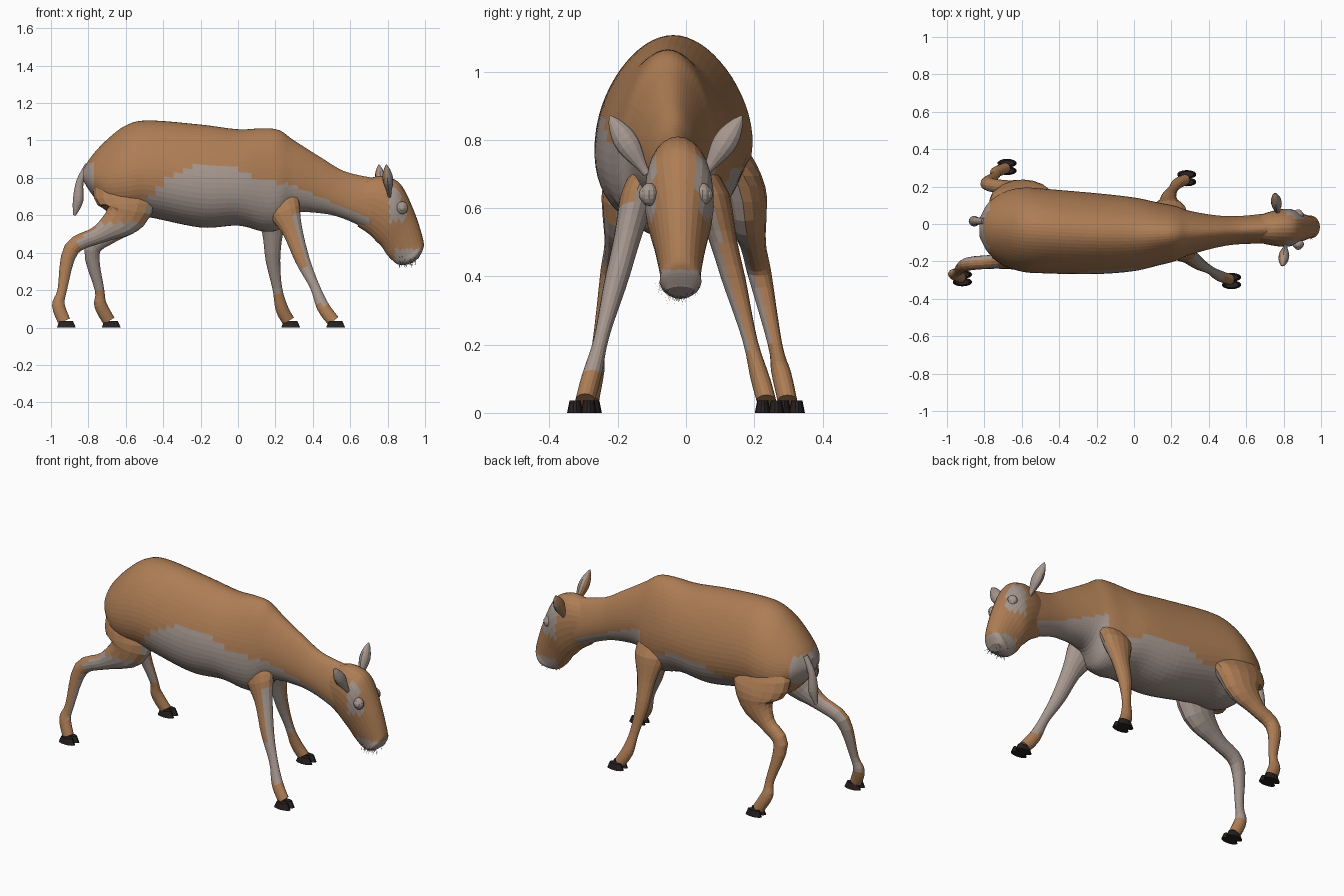
import bpy, bmesh, math, random
from mathutils import Vector

if "Cube" in bpy.data.objects:
    bpy.data.objects.remove(bpy.data.objects["Cube"])

random.seed(4)


def material(name, r, g, b):
    m = bpy.data.materials.new(name)
    m.diffuse_color = (r, g, b, 1)
    m.use_nodes = True
    m.node_tree.nodes["Principled BSDF"].inputs["Base Color"].default_value = m.diffuse_color
    return m


MATS = [material("tan fur", 0.42, 0.205, 0.09), material("pale fur", 0.38, 0.31, 0.275),
        material("hoof black", 0.022, 0.015, 0.015)]
TAN, PALE, HOOF = range(3)


def finish(name, bm, rule):
    """Turn a bmesh into an object, colouring each face by rule(centre, normal)."""
    bmesh.ops.recalc_face_normals(bm, faces=bm.faces)
    for f in bm.faces:
        f.material_index = rule(f.calc_center_median(), f.normal)
    me = bpy.data.meshes.new(name)
    bm.to_mesh(me)
    bm.free()
    for m in MATS:
        me.materials.append(m)
    bpy.context.collection.objects.link(bpy.data.objects.new(name, me))


def skin(name, rings, rule, sides=16, taper=0):
    """Skin elliptical rings given as (centre, side vector, up vector)."""
    bm = bmesh.new()
    angles = [math.tau * i / sides for i in range(sides)]
    loops = [[bm.verts.new(c + u * math.cos(a) * (1 - taper * math.sin(a)) + v * math.sin(a))
              for a in angles] for c, u, v in rings]
    for a, b in zip(loops, loops[1:]):
        for i in range(sides):
            bm.faces.new((a[i - 1], a[i], b[i], b[i - 1]))
    bm.faces.new(loops[0])
    bm.faces.new(loops[-1])
    finish(name, bm, rule)


def resample(st, n=4):
    """Smooth curve through station tuples."""
    out = []
    for k in range(len(st) - 1):
        p, q = Vector(st[k]), Vector(st[k + 1])
        m = (q - Vector(st[max(k - 1, 0)])) / 2
        w = (Vector(st[min(k + 2, len(st) - 1)]) - p) / 2
        for i in range(n):
            t = i / n
            h = t * t * (3 - 2 * t)
            out.append(p * (1 - h) + q * h + m * t * (1 - t) ** 2 - w * t * t * (1 - t))
    return out + [Vector(st[-1])]


def spine_y(x):
    return -0.035 - 0.02 * math.cos(3 * x)


def outline(name, stations, rule, sides, taper=0):
    """Stations: x,z on the upper outline, x,z on the lower outline, half width."""
    rings = []
    for xa, za, xb, zb, w in resample(stations, 6):
        x = (xa + xb) / 2
        rings.append((Vector((x, spine_y(x), (za + zb) / 2)), Vector((0, w, 0)),
                      Vector((xa - xb, 0, za - zb)) / 2))
    skin(name, rings, rule, sides, taper)


def limb(name, path, radii, y_of_z, flat, rule):
    """Tube along x,z points; the half width in y is flat(radius)."""
    pts = resample([(x, z, r) for (x, z), r in zip(path, radii)])
    rings = []
    for k, (x, z, r) in enumerate(pts):
        d = pts[min(k + 1, len(pts) - 1)] - pts[max(k - 1, 0)]
        rings.append((Vector((x, y_of_z(z), z)), Vector((0, flat(r), 0)),
                      Vector((-d.y, 0, d.x)).normalized() * r))
    skin(name, rings, rule)


# Body and neck, with a pale belly, throat and rump
BELLY = [(-0.6, 0.56), (-0.4, 0.79), (-0.2, 0.87), (0, 0.85), (0.1, 0.79), (0.3, 0.76), (0.7, 0.58)]


def body_rule(c, n):
    if c.x < -0.765:
        return PALE if c.z < 0.88 else TAN
    if n.z < -0.5 and c.z < 0.7 and -0.68 < c.x < 0.3:
        return PALE
    line = 0.5
    for (x0, z0), (x1, z1) in zip(BELLY, BELLY[1:]):
        if x0 <= c.x <= x1:
            line = z0 + (z1 - z0) * (c.x - x0) / (x1 - x0)
    lean = 0.38 * max(0, c.y + 0.2) if c.x < 0.25 else 0
    return PALE if c.z < line - lean else TAN


BODY = [(-0.825, 0.85, 0.78, 0.05), (-0.78, 0.92, 0.71, 0.13), (-0.7, 1.005, 0.62, 0.19),
        (-0.6, 1.08, 0.59, 0.22), (-0.48, 1.107, 0.59, 0.222), (-0.2, 1.085, 0.535, 0.212),
        (0, 1.06, 0.545, 0.193), (0.13, 1.065, 0.515, 0.165), (0.22, 1.055, 0.525, 0.145),
        (0.3, 1, 0.61, 0.115), (0.45, 0.905, 0.61, 0.083), (0.57, 0.835, 0.58, 0.074),
        (0.72, 0.8, 0.51, 0.08)]
outline("body_and_neck", [(x, t, x, b, w) for x, t, b, w in BODY], body_rule, 56, 0.2)


# Head, with pale cheeks and muzzle
def head_rule(c, n):
    cheek = abs(c.y + 0.03) > 0.062 and 0.81 < c.x < 0.92 and 0.57 < c.z < 0.75
    return PALE if cheek or c.z < 0.42 and c.x > 0.84 else TAN


outline("head", [(0.68, 0.79, 0.64, 0.54, 0.07), (0.76, 0.81, 0.7, 0.5, 0.09),
                 (0.84, 0.79, 0.74, 0.46, 0.1), (0.89, 0.735, 0.77, 0.43, 0.098),
                 (0.95, 0.6, 0.8, 0.385, 0.076), (0.99, 0.47, 0.85, 0.34, 0.06),
                 (0.99, 0.42, 0.89, 0.335, 0.06), (0.965, 0.37, 0.93, 0.345, 0.04)],
        head_rule, 28, -0.1)

# Ears, eyelids and eyes on both sides of the head
for label, s in (("right", -1), ("left", 1)):
    along = Vector((-0.08, 0.53 * s, 0.83))
    across = Vector((0, -0.83, 0.53 * s))
    base = Vector((0.79 - 0.02 * s, 0.085 * s - 0.03, 0.7))
    rings = []
    for k in range(11):
        t = k / 10
        w = 0.021 + 0.014 * math.sin(math.pi * (1.5 * t - 0.4))
        w = w * math.sqrt(max(0, 1 - t ** 4)) + 0.003
        rings.append((base + along * 0.205 * t, across * w, Vector((0.8 * w, 0, 0))))
    skin(label + "_ear", rings, lambda c, n: PALE if n.x > -0.4 else TAN, 12)
    for part, r, off in (("_eyelid", 0.034, 0.078), ("_eye", 0.022, 0.092)):
        bm = bmesh.new()
        bmesh.ops.create_uvsphere(bm, u_segments=12, v_segments=8, radius=r)
        bmesh.ops.scale(bm, vec=(0.9, 0.75, 1), verts=bm.verts)
        bmesh.ops.translate(bm, vec=(0.878, off * s - 0.03, 0.64), verts=bm.verts)
        finish(label + part, bm, lambda c, n: PALE)

# Whiskers around the mouth
bm = bmesh.new()
for i in range(60):
    a = math.pi * i / 59
    out = Vector((0, math.cos(a), -math.sin(a)))
    p = Vector((random.uniform(0.86, 0.95), -0.026, 0.385)) + out * 0.045
    tip = p + (out + Vector((random.uniform(-0.2, 0.4), 0, 0))) * random.uniform(0.01, 0.028)
    q = Vector((0.002, 0, 0))
    r = Vector((0, 0.002, 0.002))
    a, b, c, d = [bm.verts.new(v) for v in (p - q, p + q, p + r, tip)]
    for tri in ((a, b, d), (b, c, d), (c, a, d)):
        bm.faces.new(tri)
finish("whiskers", bm, lambda c, n: PALE)

# Tail
limb("tail", [(-0.8, 0.87), (-0.845, 0.78), (-0.855, 0.68), (-0.875, 0.6)],
     (0.018, 0.02, 0.028, 0.008), lambda z: 0.015, lambda r: r, lambda c, n: PALE)


# Legs: pale inside, tan pasterns, and pale shins on the right side
def leg_rule(hind, s):
    def rule(c, n):
        if c.z < (0.12 if s < 0 else 0.19):
            return TAN
        if n.y * s < -0.25:
            return PALE
        if s > 0:
            return TAN
        if hind:
            shin = c.x > -0.85 and c.z < 0.56 and n.z < 0.55
            return PALE if shin or n.x > 0.6 and c.z < 0.7 else TAN
        return PALE if c.z < 0.33 or n.x > 0.3 and c.z < 0.6 else TAN
    return rule


HIP = [(-0.56, 0.9), (-0.595, 0.73)]
HIND_R = (0.1, 0.18, 0.115, 0.05, 0.042, 0.025, 0.034, 0.034)
FRONT_R = (0.1, 0.095, 0.055, 0.039, 0.026, 0.034, 0.034)
LEGS = [  # name, side, y at ground, inward slope per height, radii, path
    ("hind_right", -1, 0.29, 0.18, HIND_R, HIP + [
        (-0.605, 0.6), (-0.74, 0.5), (-0.89, 0.42), (-0.94, 0.2), (-0.96, 0.12), (-0.93, 0.035)]),
    ("hind_left", 1, 0.305, 0.22, HIND_R, HIP + [
        (-0.6, 0.6), (-0.68, 0.5), (-0.78, 0.41), (-0.74, 0.2), (-0.735, 0.12), (-0.69, 0.035)]),
    ("front_right", -1, 0.305, 0.26, FRONT_R, [
        (0.19, 0.82), (0.235, 0.66), (0.29, 0.52), (0.345, 0.36), (0.41, 0.22), (0.455, 0.11),
        (0.51, 0.035)]),
    ("front_left", 1, 0.245, 0.27, FRONT_R, [
        (0.18, 0.82), (0.185, 0.64), (0.185, 0.5), (0.187, 0.36), (0.21, 0.21), (0.235, 0.1),
        (0.27, 0.035)]),
]
for name, s, y0, slope, radii, path in LEGS:
    limb(name + "_leg", path, radii, lambda z: s * (y0 - slope * z - 0.3 * max(0, z - 0.64)),
         lambda r: min(0.85 * r, 0.02 + 0.38 * r), leg_rule("hind" in name, s))
    # Cloven hoof: two tapered toes under each leg
    for label, dy in (("inner", -0.02), ("outer", 0.02)):
        bm = bmesh.new()
        bmesh.ops.create_cone(bm, cap_ends=True, segments=14, radius1=0.052, radius2=0.036, depth=0.036)
        bmesh.ops.scale(bm, vec=(1, 0.45, 1), verts=bm.verts)
        bmesh.ops.translate(bm, vec=(path[-1][0] + 0.012, s * (y0 + dy), 0.018), verts=bm.verts)
        finish(name + "_hoof_" + label, bm, lambda c, n: HOOF)
